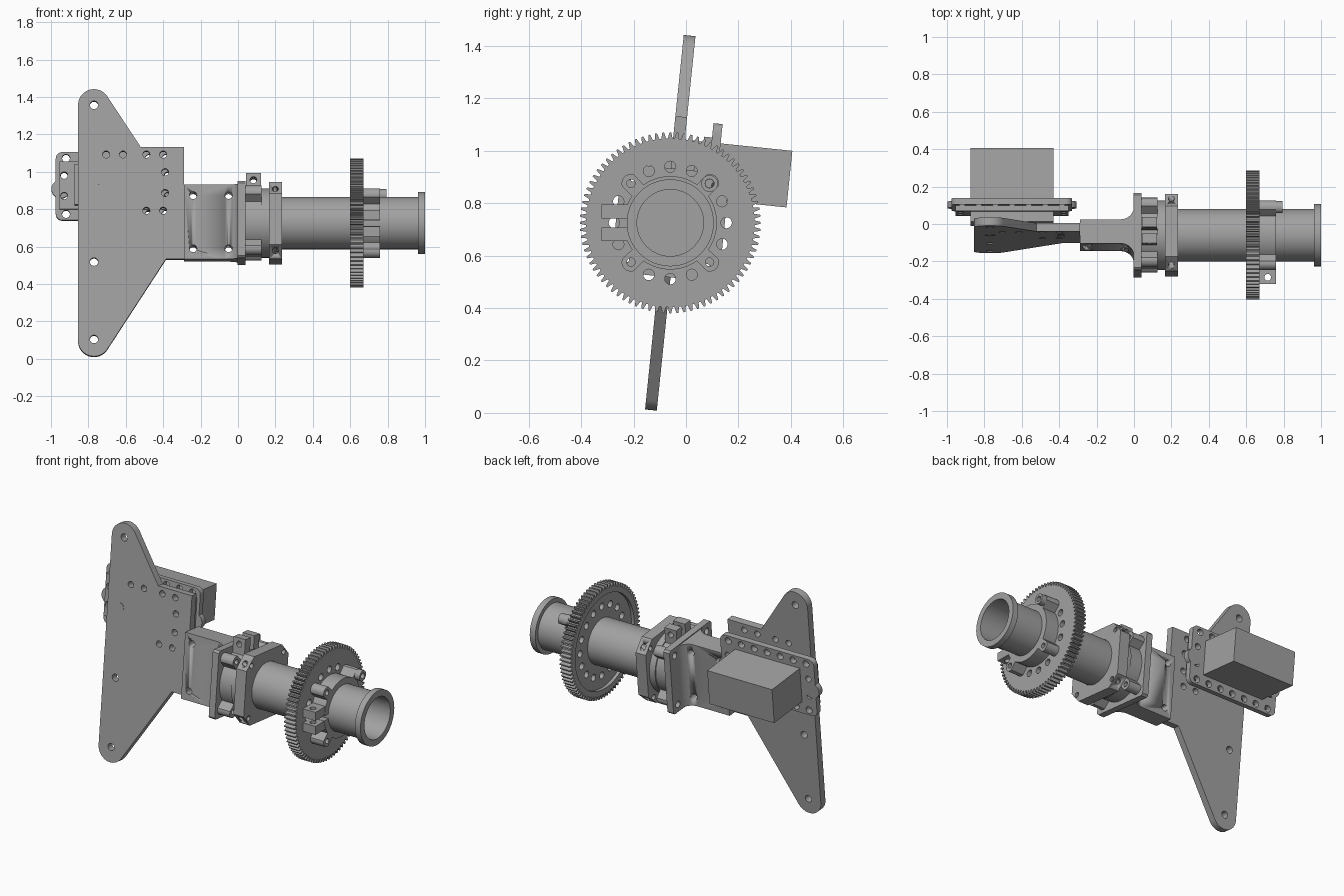
import bpy, math
from math import cos, sin, pi, radians
from mathutils import Matrix

if "Cube" in bpy.data.objects:
    bpy.data.objects.remove(bpy.data.objects["Cube"])

grey = bpy.data.materials.new("machined grey")
grey.diffuse_color = (0.36, 0.36, 0.36, 1)
grey.use_nodes = True
grey.node_tree.nodes["Principled BSDF"].inputs["Base Color"].default_value = grey.diffuse_color

# Frames: everything is laid out relative to the tube axis; the arm end is tilted about it
AXIS = Matrix.Translation((0, -0.06, 0.725))
TILT = AXIS @ Matrix.Rotation(radians(-5.9), 4, 'X')
# Sketch planes: ALONG extrudes in x, FACE extrudes front to back, UP extrudes vertically
ALONG = Matrix(((0, 0, 1, 0), (1, 0, 0, 0), (0, 1, 0, 0), (0, 0, 0, 1)))
FACE = Matrix(((1, 0, 0, 0), (0, 0, -1, 0), (0, 1, 0, 0), (0, 0, 0, 1)))
UP = Matrix.Identity(4)


def arc(cx, cy, r, a0=0, a1=360, n=24):
    """Points on an arc; a full circle drops its repeated last point."""
    full = abs(a1 - a0) == 360
    return [(cx + r * cos(radians(a0 + (a1 - a0) * i / n)),
             cy + r * sin(radians(a0 + (a1 - a0) * i / n))) for i in range(n if full else n + 1)]


def circle(r, n=64):
    return arc(0, 0, r, n=n)


def rect(x0, x1, y0, y1):
    return [(x0, y0), (x1, y0), (x1, y1), (x0, y1)]


def prism(name, frame, plane, d0, d1, outline, holes=(), bores=()):
    """Extrude an outline with round holes (x, y, r) between two depths."""
    if plane is FACE:
        d0, d1 = -d1, -d0
    cu = bpy.data.curves.new(name, 'CURVE')
    cu.dimensions, cu.fill_mode, cu.extrude = '2D', 'BOTH', (d1 - d0) / 2
    for pts in [outline, *bores] + [arc(x, y, r, n=16) for x, y, r in holes]:
        sp = cu.splines.new('POLY')
        sp.points.add(len(pts) - 1)
        for p, (x, y) in zip(sp.points, pts):
            p.co = (x, y, 0, 1)
        sp.use_cyclic_u = True
    ob = bpy.data.objects.new(name, cu)
    bpy.context.collection.objects.link(ob)
    bpy.ops.object.select_all(action='DESELECT')
    ob.select_set(True)
    bpy.context.view_layer.objects.active = ob
    bpy.ops.object.convert(target='MESH')
    ob = bpy.context.object
    # weld the caps to the walls
    bpy.ops.object.mode_set(mode='EDIT')
    bpy.ops.mesh.select_all(action='SELECT')
    bpy.ops.mesh.remove_doubles(threshold=0.0002)
    bpy.ops.mesh.normals_make_consistent(inside=False)
    bpy.ops.object.mode_set(mode='OBJECT')
    bpy.ops.object.shade_smooth_by_angle(angle=radians(30))
    ob.data.materials.clear()
    ob.data.materials.append(grey)
    ob.matrix_world = frame @ plane @ Matrix.Translation((0, 0, (d0 + d1) / 2))
    return ob


def drill(ob, frame, x, z, r):
    """Cut a front-to-back hole."""
    c = prism(ob.name + "_drill", frame, FACE, -0.5, 0.5, arc(x, z, r, n=16))
    c.hide_render = True
    c.hide_set(True)
    m = ob.modifiers.new("hole", 'BOOLEAN')
    m.object, m.operation, m.solver = c, 'DIFFERENCE', 'EXACT'


def chamfered(h, c):
    k = h - c
    return [(h, -k), (h, k), (k, h), (-k, h), (-h, k), (-h, -k), (-k, -h), (k, -h)]


def corners(d, r):
    return [(sx * d, sy * d, r) for sx in (-1, 1) for sy in (-1, 1)]


def clamp(name, frame, x0, x1):
    """Split four-lobed collar with a pair of clamping ears at its slit."""
    def radius(a):
        d = (a % 90) - 45
        s = 0.036 ** 2 - (0.212 * sin(radians(d))) ** 2
        lobe = 0.212 * cos(radians(d)) + math.sqrt(s) if s > 0 else 0
        return max(0.178, lobe)
    outer = [(radius(a) * cos(radians(a)), radius(a) * sin(radians(a))) for a in range(95, 446, 2)]
    inner = arc(0, 0, 0.14, 444, 96, 60)
    prism(name, frame, ALONG, x0, x1, outer + inner, corners(0.15, 0.016))
    for i, s in enumerate((-1, 1)):
        lo, hi = sorted((s * 0.017, s * 0.07))
        prism(f"{name}_ear_{i}", frame, FACE, lo, hi, rect(x0 + 0.002, x1 - 0.002, 0.165, 0.262),
              [((x0 + x1) / 2, 0.225, 0.018)])


# --- Tube with end lip
prism("tube", AXIS, ALONG, 0.03, 0.97, circle(0.14), bores=[circle(0.127)])
prism("tube_lip", AXIS, ALONG, 0.962, 1.0, circle(0.166), bores=[circle(0.127)])

# --- Spur gear: toothed rim, drilled web, clamping hub and stub screw
TEETH = 80
teeth = []
for i in range(TEETH):
    for f, r in ((-0.36, 0.322), (-0.13, 0.345), (0.13, 0.345), (0.36, 0.322)):
        a = 2 * pi * (i + f) / TEETH
        teeth.append((r * cos(a), r * sin(a)))
prism("gear_rim", AXIS, ALONG, 0.60, 0.67, teeth, bores=[circle(0.29)])
web_holes = [(0.214 * cos(k * pi / 8), 0.214 * sin(k * pi / 8), 0.021) for k in range(16)]
prism("gear_web", AXIS, ALONG, 0.62, 0.67, circle(0.29), web_holes, [circle(0.14)])
clamp("gear_hub", AXIS @ Matrix.Rotation(radians(90), 4, 'X'), 0.67, 0.76)
prism("hub_screw", AXIS, ALONG, 0.67, 0.795, arc(0.15, 0.15, 0.032), [(0.15, 0.15, 0.017)])

# --- Tube mount: collar, bearing ring and chamfered block
clamp("mount_collar", TILT, 0.04, 0.125)
prism("bearing_ring", TILT, ALONG, 0.125, 0.165, circle(0.185), bores=[circle(0.14)])
block = prism("bearing_block", TILT, ALONG, 0.165, 0.235, chamfered(0.207, 0.07),
              corners(0.158, 0.016), [circle(0.1405)])
for s in (-1, 1):
    drill(block, TILT, 0.2, s * 0.165, 0.016)

# --- Bracket: filleted web and end flange
prism("bracket_flange", TILT, ALONG, -0.002, 0.04, chamfered(0.206, 0.012), corners(0.158, 0.02))
half = [(-0.29, 0.065)] + arc(-0.07, 0.135, 0.07, -90, 0, 10)
bracket = prism("bracket", TILT, UP, -0.2, 0.2, half + [(x, -y) for x, y in reversed(half)])
for x in (-0.24, -0.05):
    for s in (-1, 1):
        drill(bracket, TILT, x, s * 0.143, 0.02)

# --- Side plate: long rounded wing with mounting holes
wing = (arc(-0.77, 0.633, 0.085, 33.5, 180, 20) + arc(-0.77, -0.633, 0.085, 180, 327, 20)
        + [(-0.385, -0.195), (-0.288, -0.195), (-0.288, 0.407), (-0.52, 0.407)])
big = [(-0.77, z, 0.022) for z in (0.633, -0.21, -0.626)]
small = [(x, 0.367, 0.019) for x in (-0.705, -0.615, -0.49, -0.40)]
small += [(-0.39, 0.272, 0.019), (-0.39, 0.16, 0.019), (-0.40, 0.065, 0.019), (-0.49, 0.065, 0.019)]
prism("side_plate", TILT, FACE, -0.0225, 0.0225, wing, big + small)
prism("motor_shaft", TILT, FACE, -0.025, 0.06, arc(-0.77, 0.215, 0.027))

# --- Motor: body, ears, cable nubs and mounting frame
MX, MV = -0.6525, 0.212
prism("motor_body", TILT, FACE, 0.04, 0.435, rect(-0.875, -0.43, 0.104, 0.321))
ears = [(MX + sx * 0.277, MV + sv * 0.055, 0.019) for sx in (-1, 1) for sv in (-1, 1)]
prism("motor_ears", TILT, FACE, 0.095, 0.125, rect(MX - 0.302, MX + 0.302, 0.085, 0.34), ears)
for i, s in enumerate((-1, 1)):
    prism(f"motor_nub_{i}", TILT, FACE, 0.125, 0.16, arc(MX + s * 0.295, MV - 0.015, 0.05))
r, hx, hv = 0.035, 0.322, 0.183
frame_outline = []
for sx, sv, a in ((1, 1, 0), (-1, 1, 90), (-1, -1, 180), (1, -1, 270)):
    frame_outline += arc(MX + sx * (hx - r), MV + sv * (hv - r), r, a, a + 90, 6)
rows = [(MX + k * 0.089, MV + s * 0.15, 0.021) for k in range(-3, 4) for s in (-1, 1)]
prism("motor_frame", TILT, FACE, 0.125, 0.16, frame_outline, rows + ears)
